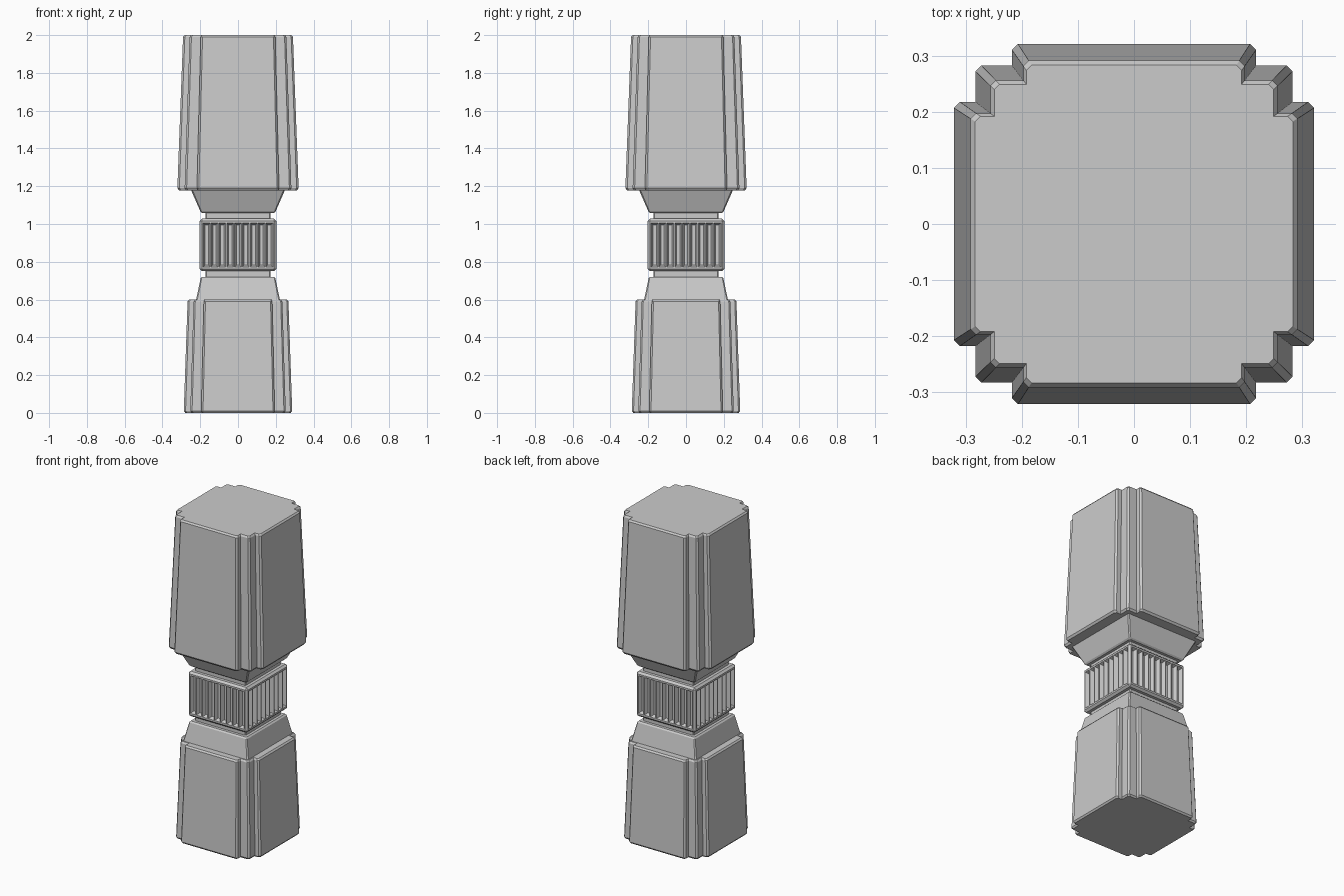
import bpy, bmesh
from mathutils import Vector

if "Cube" in bpy.data.objects:
    bpy.data.objects.remove(bpy.data.objects["Cube"])


def finish(bm, name):
    bmesh.ops.recalc_face_normals(bm, faces=bm.faces)
    me = bpy.data.meshes.new(name)
    bm.to_mesh(me)
    bm.free()
    ob = bpy.data.objects.new(name, me)
    bpy.context.collection.objects.link(ob)
    return ob


def loft(name, outline, rings):
    """Stack scaled copies of an outline; rings = (z, scale)."""
    bm = bmesh.new()
    loops = [[bm.verts.new((x * s, y * s, z)) for x, y in outline] for z, s in rings]
    n = len(outline)
    for a, b in zip(loops, loops[1:]):
        for i in range(n):
            j = (i + 1) % n
            bm.faces.new((a[i], a[j], b[j], b[i]))
    bm.faces.new(loops[0][::-1])
    bm.faces.new(loops[-1])
    return finish(bm, name)


# Square with stepped corners, half width 1, turned four times
w, m, s, c = 1.0, 0.88, 0.678, 0.033
corner = [(w, s - c), (w - c, s), (m, s), (m, m - c),
          (m - c, m), (s, m), (s, w - c), (s - c, w)]
stepped = []
for k in range(4):
    stepped += corner
    corner = [(-y, x) for x, y in corner]

# Square with small chamfered corners
t = 0.97
square = [(1, -t), (1, t), (t, 1), (-t, 1), (-1, t), (-1, -t), (-t, -1), (t, -1)]

# Tapered stepped blocks
loft("lower_block", stepped,
     [(0, 0.279), (0.01, 0.287), (0.59, 0.267), (0.6, 0.259)])
loft("upper_block", stepped,
     [(1.178, 0.312), (1.19, 0.321), (1.99, 0.291), (2.0, 0.283)])

# Collars and the neck between the blocks
loft("lower_collar", square, [(0.59, 0.224), (0.712, 0.198), (0.72, 0.19)])
loft("upper_collar", square, [(1.058, 0.19), (1.066, 0.199), (1.185, 0.251)])
loft("neck", square, [(0.7, 0.173), (1.08, 0.173)])

# Fluted band: chamfered box, sides cut into cells, each cell sunk in
HALF, Z0, Z1, FLUTES, SPAN = 0.203, 0.75, 1.028, 9, 0.187
bm = bmesh.new()
bmesh.ops.create_cube(bm, size=2)
for v in bm.verts:
    v.co = Vector((v.co.x * HALF, v.co.y * HALF, (Z0 + Z1) / 2 + v.co.z * (Z1 - Z0) / 2))
bmesh.ops.bevel(bm, geom=bm.edges[:], offset=0.012, segments=1, affect='EDGES')


def cut(co, no):
    bmesh.ops.bisect_plane(bm, geom=bm.verts[:] + bm.edges[:] + bm.faces[:],
                           plane_co=co, plane_no=no)


for z in (Z0 + 0.02, Z1 - 0.02):
    cut((0, 0, z), (0, 0, 1))
for i in range(FLUTES + 1):
    p = -SPAN + 2 * SPAN * i / FLUTES
    cut((p, 0, 0), (1, 0, 0))
    cut((0, p, 0), (0, 1, 0))
bm.normal_update()
cells = []
for f in bm.faces:
    ctr = f.calc_center_median()
    flat = max(abs(f.normal.x), abs(f.normal.y)) > 0.99
    if flat and abs(ctr.z - (Z0 + Z1) / 2) < 0.1 and min(abs(ctr.x), abs(ctr.y)) < SPAN:
        cells.append(f)
bmesh.ops.inset_individual(bm, faces=cells, thickness=0.004, depth=0)
bmesh.ops.inset_individual(bm, faces=cells, thickness=0.013, depth=-0.022)
bmesh.ops.dissolve_limit(bm, angle_limit=0.01, verts=bm.verts[:],
                         edges=[e for e in bm.edges
                                if all(v.co.z > Z1 - 0.001 or v.co.z < Z0 + 0.001 for v in e.verts)])
finish(bm, "fluted_band")
